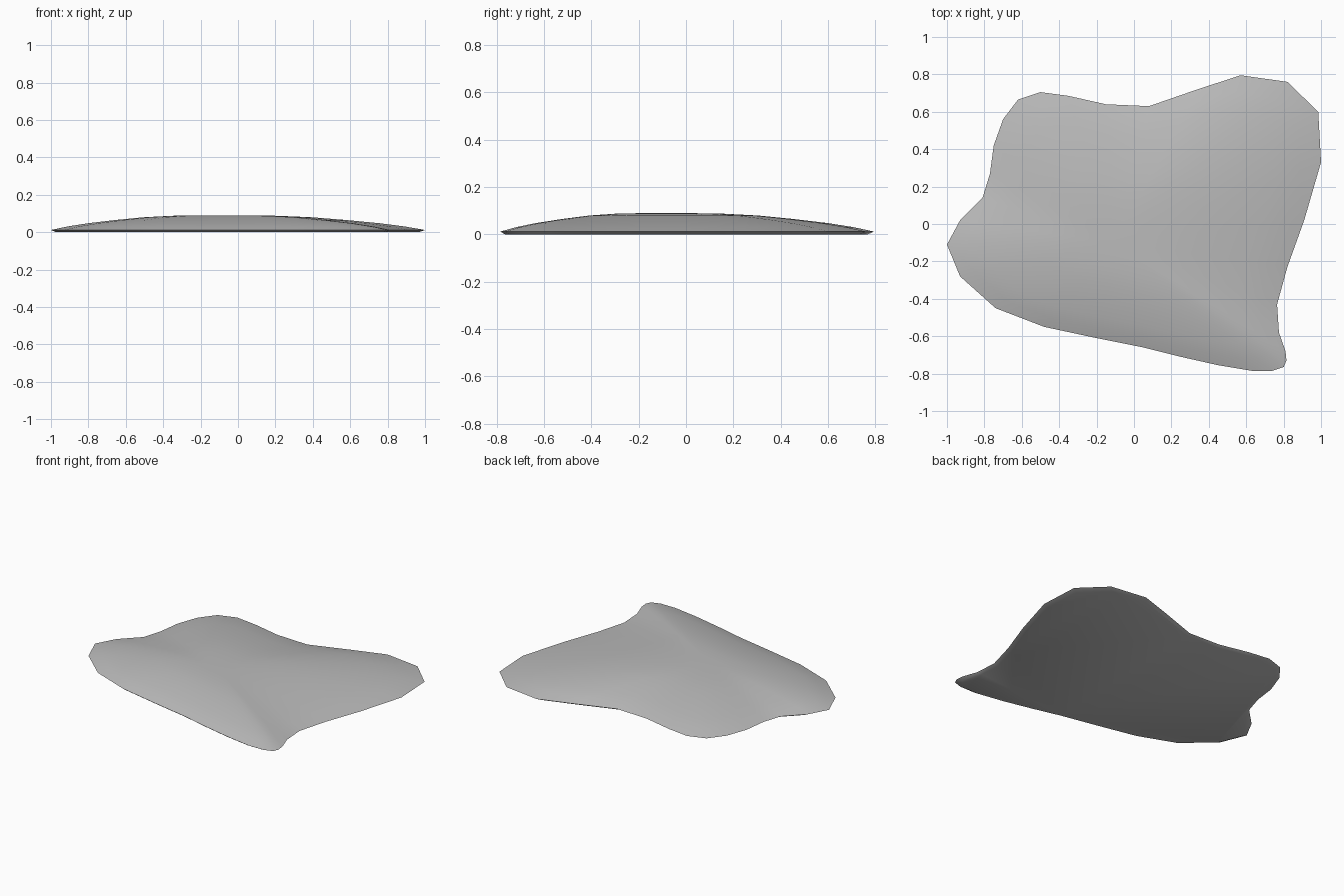
import bpy, bmesh, math

if "Cube" in bpy.data.objects:
    bpy.data.objects.remove(bpy.data.objects["Cube"])

# Outline of the slab, counter-clockwise from the left tip
OUTLINE = [(-1, -.11), (-.93, -.28), (-.74, -.45), (-.48, -.55), (-.2, -.61), (.05, -.66),
           (.25, -.71), (.45, -.755), (.63, -.785), (.74, -.785), (.80, -.765), (.815, -.73),
           (.81, -.68), (.775, -.58), (.765, -.43), (.82, -.23), (.91, .02), (1, .33),
           (.985, .6), (.82, .76), (.57, .795), (.34, .72), (.08, .63), (-.15, .64),
           (-.35, .685), (-.5, .705), (-.62, .665), (-.7, .56), (-.75, .42), (-.77, .27),
           (-.81, .14), (-.93, .02)]
CENTRE = (-.1, -.1)
# (scale about the centre, height): underside, rim, then up to the crown
RINGS = [(.97, 0), (1, .012), (.9, .031), (.78, .048), (.62, .065), (.45, .08), (.28, .088), (.12, .09)]

bm = bmesh.new()
cx, cy = CENTRE


def add_ring(scale, z):
    return [bm.verts.new((cx + (x - cx) * scale, cy + (y - cy) * scale, z)) for x, y in OUTLINE]


# Gently domed rock slab lofted from scaled outlines
loops = [add_ring(s, z) for s, z in RINGS]
n = len(OUTLINE)
for low, high in zip(loops, loops[1:]):
    for i in range(n):
        j = (i + 1) % n
        bm.faces.new((low[i], low[j], high[j], high[i]))
bm.faces.new(loops[-1])
bm.faces.new(loops[0][::-1])
bmesh.ops.recalc_face_normals(bm, faces=bm.faces)

mesh = bpy.data.meshes.new("rock_slab")
bm.to_mesh(mesh)
bm.free()
slab = bpy.data.objects.new("rock_slab", mesh)
bpy.context.collection.objects.link(slab)

grey = bpy.data.materials.new("stone_grey")
grey.diffuse_color = (.5, .5, .5, 1)
grey.use_nodes = True
grey.node_tree.nodes["Principled BSDF"].inputs["Base Color"].default_value = grey.diffuse_color
mesh.materials.append(grey)

# Smooth top, crisp lower rim
bpy.context.view_layer.objects.active = slab
slab.select_set(True)
bpy.ops.object.shade_smooth_by_angle(angle=math.radians(30))
